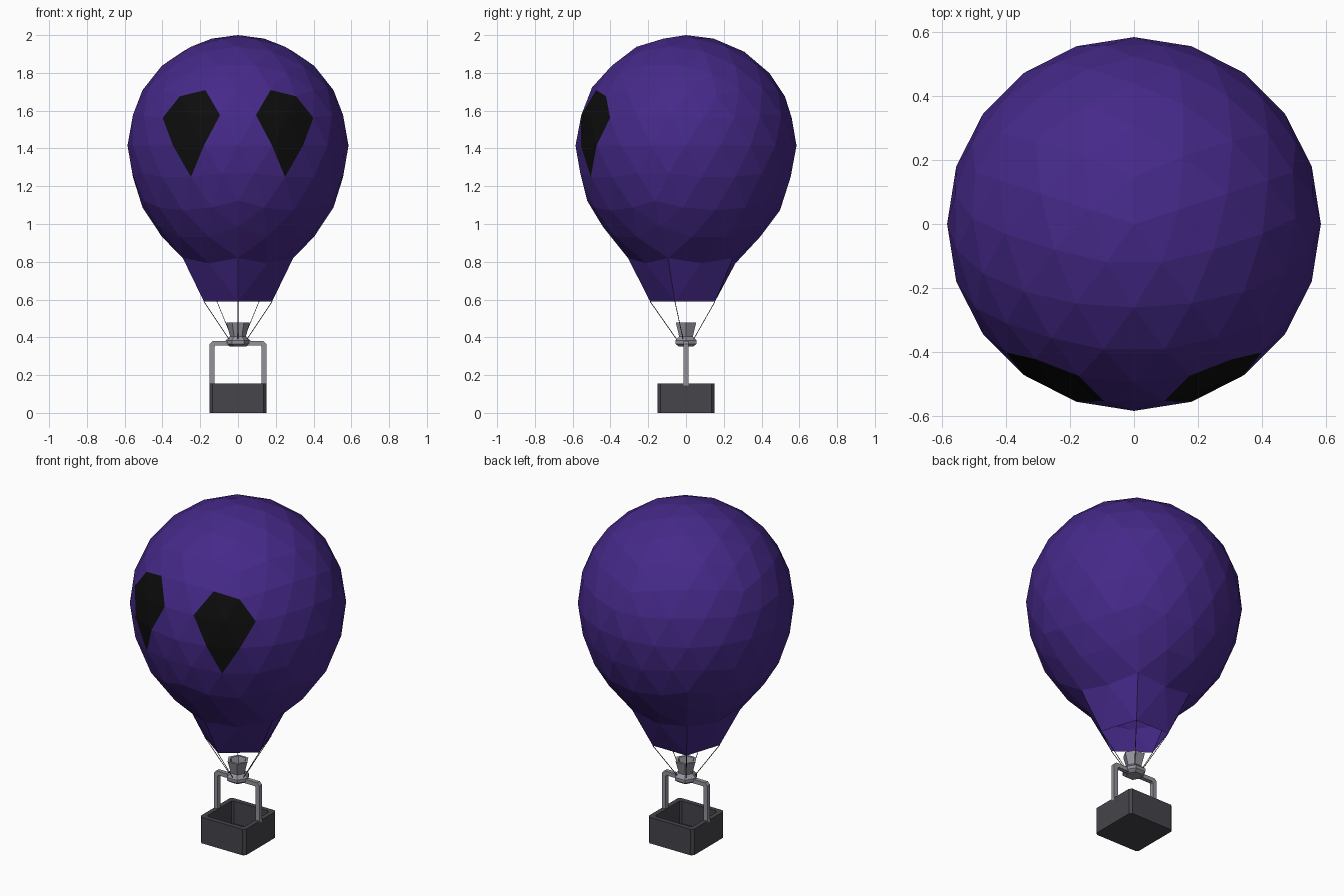
import bpy, bmesh, math
from mathutils import Matrix, Vector

if "Cube" in bpy.data.objects:
    bpy.data.objects.remove(bpy.data.objects["Cube"])


def material(name, rgb):
    m = bpy.data.materials.new(name)
    m.diffuse_color = (*rgb, 1)
    m.use_nodes = True
    m.node_tree.nodes["Principled BSDF"].inputs["Base Color"].default_value = m.diffuse_color
    return m


def finish(bm, name, *mats, recalc=True):
    if recalc:
        bmesh.ops.recalc_face_normals(bm, faces=bm.faces[:])
    me = bpy.data.meshes.new(name)
    bm.to_mesh(me)
    bm.free()
    ob = bpy.data.objects.new(name, me)
    bpy.context.collection.objects.link(ob)
    for m in mats:
        me.materials.append(m)
    return ob


def rings(bm, loops):
    """Bridge successive loops of points into quads."""
    vs = [[bm.verts.new(p) for p in loop] for loop in loops]
    for a, b in zip(vs, vs[1:]):
        for i in range(len(a)):
            j = (i + 1) % len(a)
            bm.faces.new((a[i], a[j], b[j], b[i]))
    return vs


purple = material("envelope_purple", (0.06, 0.022, 0.25))
black = material("patch_black", (0.004, 0.004, 0.004))
grey = material("metal_grey", (0.3, 0.29, 0.33))
dark = material("basket_dark", (0.06, 0.058, 0.07))

# Envelope: icosphere with its lower end drawn down to a pentagonal mouth
R, CZ, MOUTH_R, MOUTH_Z = 0.585, 1.415, 0.19, 0.59
SAG = [(-0.86, 0.10), (-0.674, 0.045), (-0.447, 0.03), (-0.25, 0.0)]


def sag(z):
    if z <= SAG[0][0]:
        return SAG[0][1]
    for (z0, d0), (z1, d1) in zip(SAG, SAG[1:]):
        if z <= z1:
            return d0 + (d1 - d0) * (z - z0) / (z1 - z0)
    return 0.0


bm = bmesh.new()
bmesh.ops.create_icosphere(bm, subdivisions=3, radius=1.0,
                           matrix=Matrix.Rotation(math.pi / 2, 4, 'Z'))
# Two black front patches, seven facets each
for f in bm.faces:
    c = f.calc_center_median()
    off = abs(math.degrees(math.atan2(abs(c.x), -c.y)) - 27)
    if (-0.28 < c.z < 0 and off < 4.5) or (0 < c.z < 0.46 and off < 13):
        f.material_index = 1
bmesh.ops.delete(bm, geom=[v for v in bm.verts if v.co.z < -0.99], context='VERTS')
for v in bm.verts:
    z = v.co.z
    if z < -0.95:
        flat = Vector((v.co.x, v.co.y, 0)).normalized() * MOUTH_R
        v.co = (flat.x, flat.y, MOUTH_Z)
    else:
        v.co = (v.co.x * R, v.co.y * R, CZ + R * z - sag(z))
finish(bm, "envelope", purple, black, recalc=False)

# Five thin ropes from the mouth corners to the burner collar
bm = bmesh.new()
for k in range(5):
    a = -math.pi / 2 + k * math.tau / 5
    d = Vector((math.cos(a), math.sin(a), 0))
    p = d * MOUTH_R + Vector((0, 0, MOUTH_Z))
    q = d * 0.05 + Vector((0, 0, 0.39))
    rot = (p - q).to_track_quat('Z', 'Y').to_matrix().to_4x4()
    bmesh.ops.create_cone(bm, cap_ends=True, segments=4, radius1=0.002, radius2=0.002,
                          depth=(p - q).length,
                          matrix=Matrix.Translation((p + q) / 2) @ rot)
finish(bm, "ropes", dark)

# Hexagonal burner with a flared, hollow cup
bm = bmesh.new()
profile = [(0.045, 0.352), (0.065, 0.366), (0.065, 0.384), (0.042, 0.405),
           (0.062, 0.478), (0.047, 0.478), (0.03, 0.42)]
vs = rings(bm, [[(r * math.cos(i * math.tau / 6), r * math.sin(i * math.tau / 6), z)
                 for i in range(6)] for r, z in profile])
bm.faces.new(vs[0])
bm.faces.new(vs[-1])
finish(bm, "burner", grey)

# Arched frame: U outline extruded in depth
bm = bmesh.new()
half = [(0.15, 0.145), (0.15, 0.365), (0.135, 0.38)]
inner = [(0.125, 0.35), (0.12, 0.356)]
outline = half + [(-x, z) for x, z in reversed(half)]
outline += [(-0.125, 0.145)] + [(-x, z) for x, z in inner]
outline += list(reversed(inner)) + [(0.125, 0.145)]
face = bm.faces.new([bm.verts.new((x, -0.0125, z)) for x, z in outline])
ext = bmesh.ops.extrude_face_region(bm, geom=[face])
bmesh.ops.translate(bm, vec=(0, 0.025, 0),
                    verts=[g for g in ext["geom"] if isinstance(g, bmesh.types.BMVert)])
finish(bm, "frame", grey)


# Open basket with chamfered corners
def chamfered(h, c, z):
    pts = []
    for sx, sy in ((1, 1), (-1, 1), (-1, -1), (1, -1)):
        pair = [(sx * h, sy * (h - c), z), (sx * (h - c), sy * h, z)]
        pts += pair if sx * sy > 0 else pair[::-1]
    return pts


bm = bmesh.new()
vs = rings(bm, [chamfered(0.15, 0.014, 0), chamfered(0.15, 0.014, 0.155),
                chamfered(0.122, 0.01, 0.155), chamfered(0.122, 0.01, 0.02)])
bm.faces.new(vs[0])
bm.faces.new(vs[-1])
finish(bm, "basket", dark)
